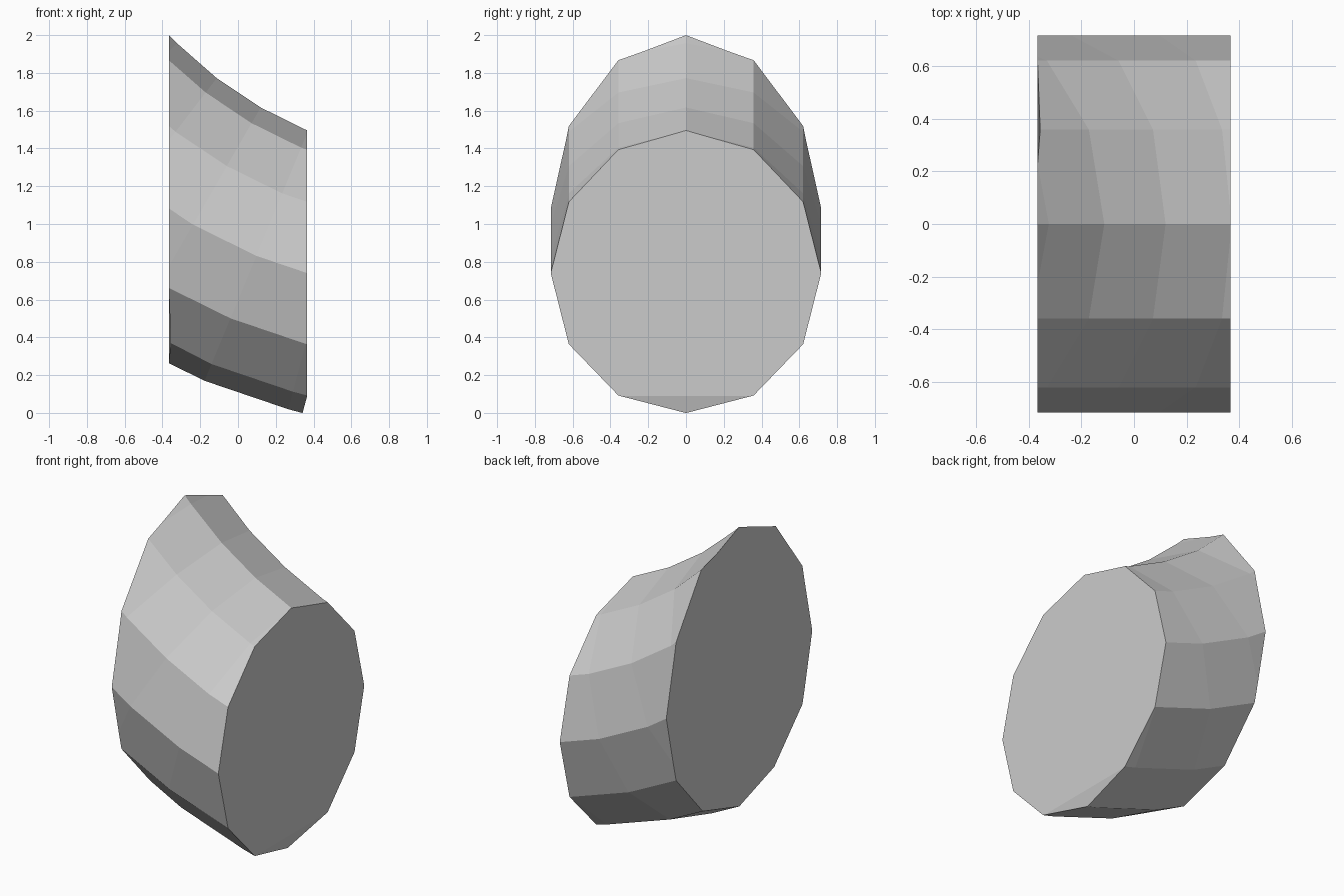
import bpy, bmesh
from math import sin, cos, pi, radians

if "Cube" in bpy.data.objects:
    bpy.data.objects.remove(bpy.data.objects["Cube"])

R, SIDES = 0.716, 12           # pipe radius and side count
BEND = 2.14 + R                # bend radius of the pipe's centre line
CX, CZ = 1.19, 3.47            # centre of the bend
HALF = 0.366                   # vertical cuts at x = +-HALF

bm = bmesh.new()


def ring(deg, slide=0.0):
    """Pipe cross-section at an angle round the bend, slid along its tangent."""
    t = radians(deg)
    verts = []
    for i in range(SIDES):
        p = 2 * pi * i / SIDES
        d = BEND - R * cos(p)
        verts.append(bm.verts.new((CX - d * sin(t) + slide * cos(t), R * sin(p),
                                   CZ - d * cos(t) - slide * sin(t))))
    return verts


# Faceted bend with a short straight run at each end
rings = [ring(15, 0.079)] + [ring(15 + 7.5 * k) for k in range(5)] + [ring(45, -0.3)]
for a, b in zip(rings, rings[1:]):
    for i in range(SIDES):
        j = (i + 1) % SIDES
        bm.faces.new((a[i], a[j], b[j], b[i]))
bm.faces.new(rings[0])
bm.faces.new(rings[-1])

# Slice both ends flat and cap them
for s in (-1, 1):
    cut = bmesh.ops.bisect_plane(bm, geom=bm.verts[:] + bm.edges[:] + bm.faces[:],
                                 plane_co=(s * HALF, 0, 0), plane_no=(s, 0, 0),
                                 clear_outer=True)["geom_cut"]
    bmesh.ops.contextual_create(bm, geom=[e for e in cut if isinstance(e, bmesh.types.BMEdge)])

# Two slightly pushed-in corners on the left cap
for v in bm.verts:
    if v.co.x < -0.365 and abs(abs(v.co.y) - 0.358) < 0.01 and v.co.y * (v.co.z - 1) > 0:
        v.co.x = -0.356

bmesh.ops.recalc_face_normals(bm, faces=bm.faces[:])
mesh = bpy.data.meshes.new("pipe_bend")
bm.to_mesh(mesh)
bm.free()
bpy.context.collection.objects.link(bpy.data.objects.new("pipe_bend", mesh))
